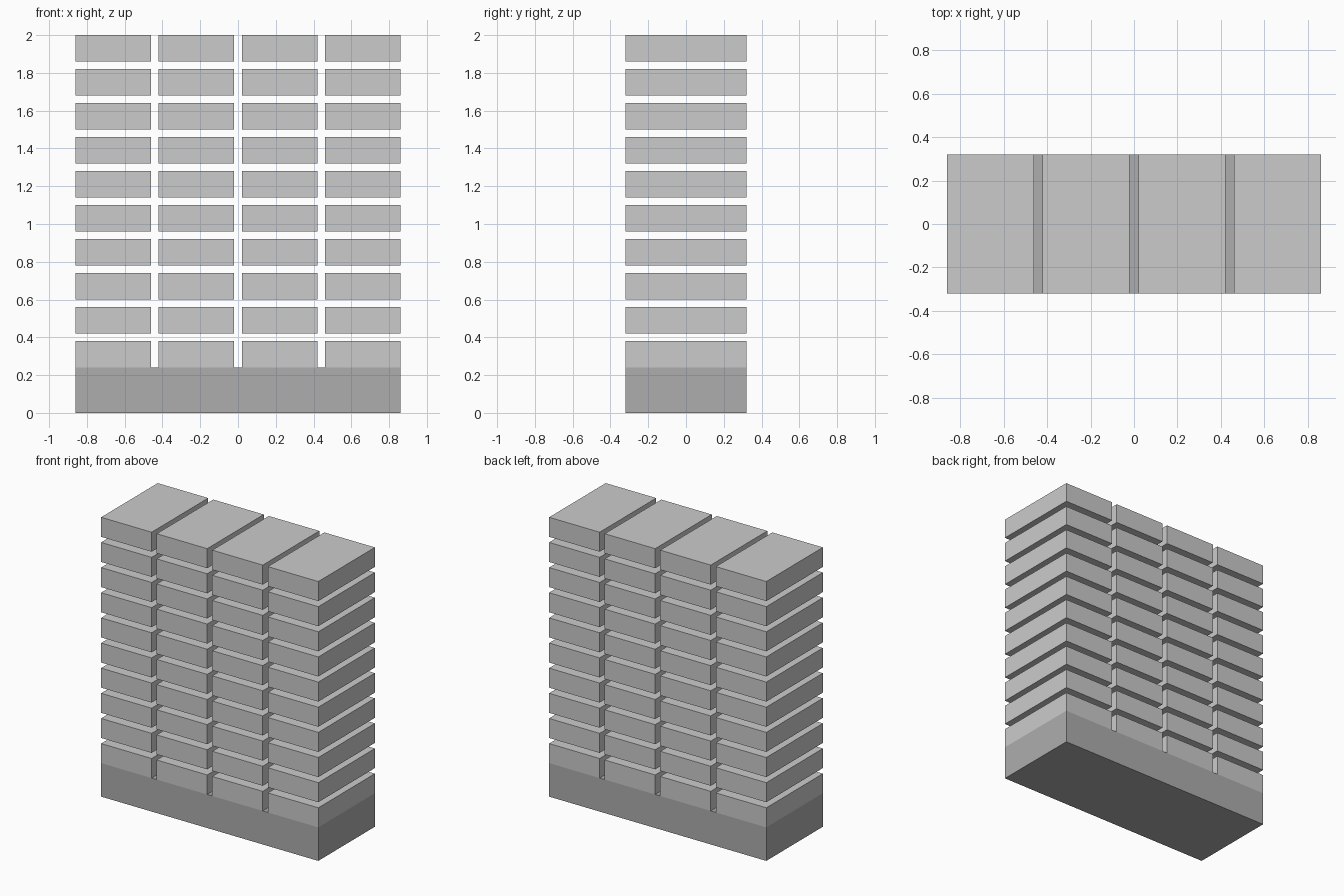
import bpy

if "Cube" in bpy.data.objects:
    bpy.data.objects.remove(bpy.data.objects["Cube"])

COLUMNS, ROWS = 4, 10
WIDTH, DEPTH, HEIGHT, GAP = 0.40, 0.64, 0.14, 0.04
BASE_HEIGHT = 0.24
PITCH_X, PITCH_Z = WIDTH + GAP, HEIGHT + GAP


def box(name, x, bottom, width, height):
    """Box centred on y = 0 whose underside sits at the given height."""
    bpy.ops.mesh.primitive_cube_add(size=1, location=(x, 0, bottom + height / 2))
    obj = bpy.context.object
    obj.name = name
    obj.scale = (width, DEPTH, height)
    bpy.ops.object.transform_apply(location=False, rotation=False, scale=True)
    return obj


# Solid darker plinth
base = box("base", 0, 0, COLUMNS * PITCH_X - GAP, BASE_HEIGHT)
dark = bpy.data.materials.new("dark_grey")
dark.diffuse_color = (0.42, 0.42, 0.42, 1)
dark.use_nodes = True
dark.node_tree.nodes["Principled BSDF"].inputs["Base Color"].default_value = dark.diffuse_color
base.data.materials.append(dark)

# Grid of separate floating blocks, repeated with two arrays
first_x = -(COLUMNS - 1) / 2 * PITCH_X
blocks = box("stacked_blocks", first_x, BASE_HEIGHT, WIDTH, HEIGHT)
for name, count, step in (("columns", COLUMNS, (PITCH_X, 0, 0)),
                          ("rows", ROWS, (0, 0, PITCH_Z))):
    array = blocks.modifiers.new(name, "ARRAY")
    array.count = count
    array.use_relative_offset = False
    array.use_constant_offset = True
    array.constant_offset_displace = step
